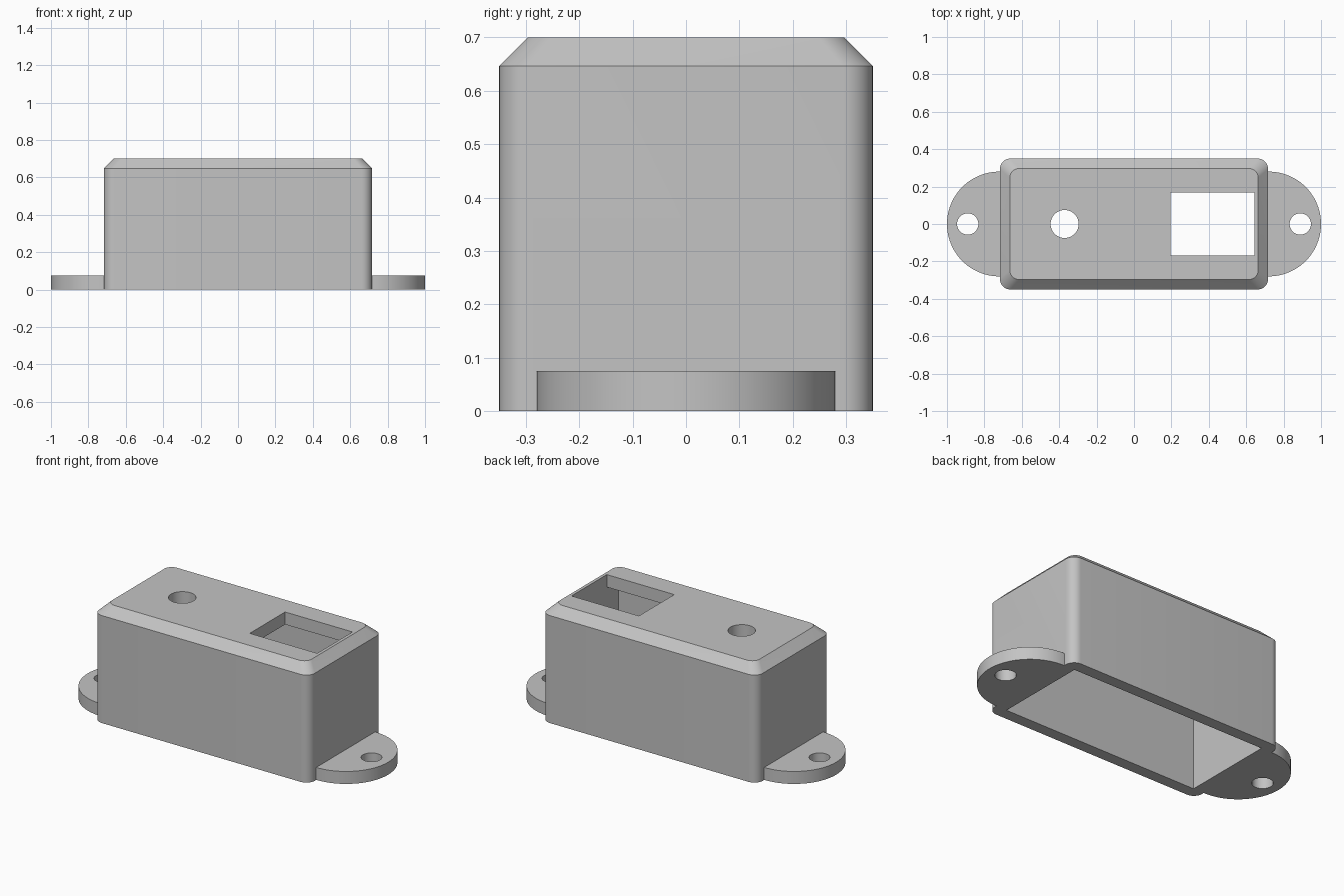
import bpy, bmesh
from math import sin, cos, pi, radians

cube = bpy.data.objects.get("Cube")
if cube:
    bpy.data.objects.remove(cube, do_unlink=True)

# Single grey plastic
grey = bpy.data.materials.new("grey plastic")
grey.use_nodes = True
colour = (0.55, 0.55, 0.55, 1)
grey.diffuse_color = colour
grey.node_tree.nodes["Principled BSDF"].inputs["Base Color"].default_value = colour

HALF_X, HALF_Y, HEIGHT = 0.717, 0.35, 0.70
CHAMFER, WALL, ROOF, TAB_T = 0.053, 0.07, 0.075, 0.075


def arc(cx, cy, r, start, end, steps):
    """Points along an arc, angles in degrees."""
    angles = [radians(start + (end - start) * i / steps) for i in range(steps + 1)]
    return [(cx + r * cos(a), cy + r * sin(a)) for a in angles]


def rounded_rect(hx, hy, r):
    """Counter-clockwise rectangle outline with rounded corners."""
    points = []
    for i, (sx, sy) in enumerate([(1, 1), (-1, 1), (-1, -1), (1, -1)]):
        points += arc(sx * (hx - r), sy * (hy - r), r, 90 * i, 90 * i + 90, 10)
    return points


def loft(name, layers):
    """Capped solid through (outline, z) layers of equal point count."""
    bm = bmesh.new()
    rings = [[bm.verts.new((x, y, z)) for x, y in pts] for pts, z in layers]
    n = len(rings[0])
    for low, high in zip(rings, rings[1:]):
        for i in range(n):
            j = (i + 1) % n
            bm.faces.new((low[i], low[j], high[j], high[i]))
    bm.faces.new(rings[0][::-1])
    bm.faces.new(rings[-1])
    bmesh.ops.recalc_face_normals(bm, faces=bm.faces)
    mesh = bpy.data.meshes.new(name)
    bm.to_mesh(mesh)
    bm.free()
    mesh.materials.append(grey)
    obj = bpy.data.objects.new(name, mesh)
    bpy.context.collection.objects.link(obj)
    return obj


def prism(name, outline, z0, z1):
    return loft(name, [(outline, z0), (outline, z1)])


def box(name, x0, x1, y0, y1, z0, z1):
    return prism(name, [(x0, y0), (x1, y0), (x1, y1), (x0, y1)], z0, z1)


def hole(name, x, r, z0, z1):
    return prism(name, arc(x, 0, r, 0, 360, 48)[:-1], z0, z1)


def combine(target, tool, operation):
    """Apply a boolean, then discard the tool object."""
    mod = target.modifiers.new(tool.name, 'BOOLEAN')
    mod.operation, mod.solver, mod.object = operation, 'EXACT', tool
    bpy.context.view_layer.objects.active = target
    bpy.ops.object.modifier_apply(modifier=mod.name)
    bpy.data.objects.remove(tool, do_unlink=True)


# Box shell with chamfered top edge
outer = rounded_rect(HALF_X, HALF_Y, 0.056)
top = rounded_rect(HALF_X - CHAMFER, HALF_Y - CHAMFER, 0.05)
enclosure = loft("enclosure", [(outer, 0), (outer, HEIGHT - CHAMFER), (top, HEIGHT)])

# Half-round mounting tabs with screw holes
for side, name in ((1, "left"), (-1, "right")):
    outline = [(side * x, y) for x, y in
               [(0.69, -0.28)] + arc(0.72, 0, 0.28, -90, 90, 48) + [(0.69, 0.28)]]
    combine(enclosure, prism(name + "_tab", outline, 0, TAB_T), 'UNION')
    combine(enclosure, hole(name + "_screw_hole", side * 0.889, 0.057, -0.1, 0.2), 'DIFFERENCE')

# Open-bottomed cavity
cx, cy = HALF_X - WALL, HALF_Y - WALL
combine(enclosure, box("cavity", -cx, cx, -cy, cy, -0.1, HEIGHT - ROOF), 'DIFFERENCE')

# Round and rectangular openings in the roof
combine(enclosure, hole("round_opening", -0.371, 0.075, 0.5, 0.8), 'DIFFERENCE')
combine(enclosure, box("window", 0.196, 0.645, -0.168, 0.168, 0.5, 0.8), 'DIFFERENCE')

# Smooth curves, crisp edges
bpy.ops.object.select_all(action='DESELECT')
enclosure.select_set(True)
bpy.context.view_layer.objects.active = enclosure
bpy.ops.object.shade_smooth_by_angle(angle=radians(25))
